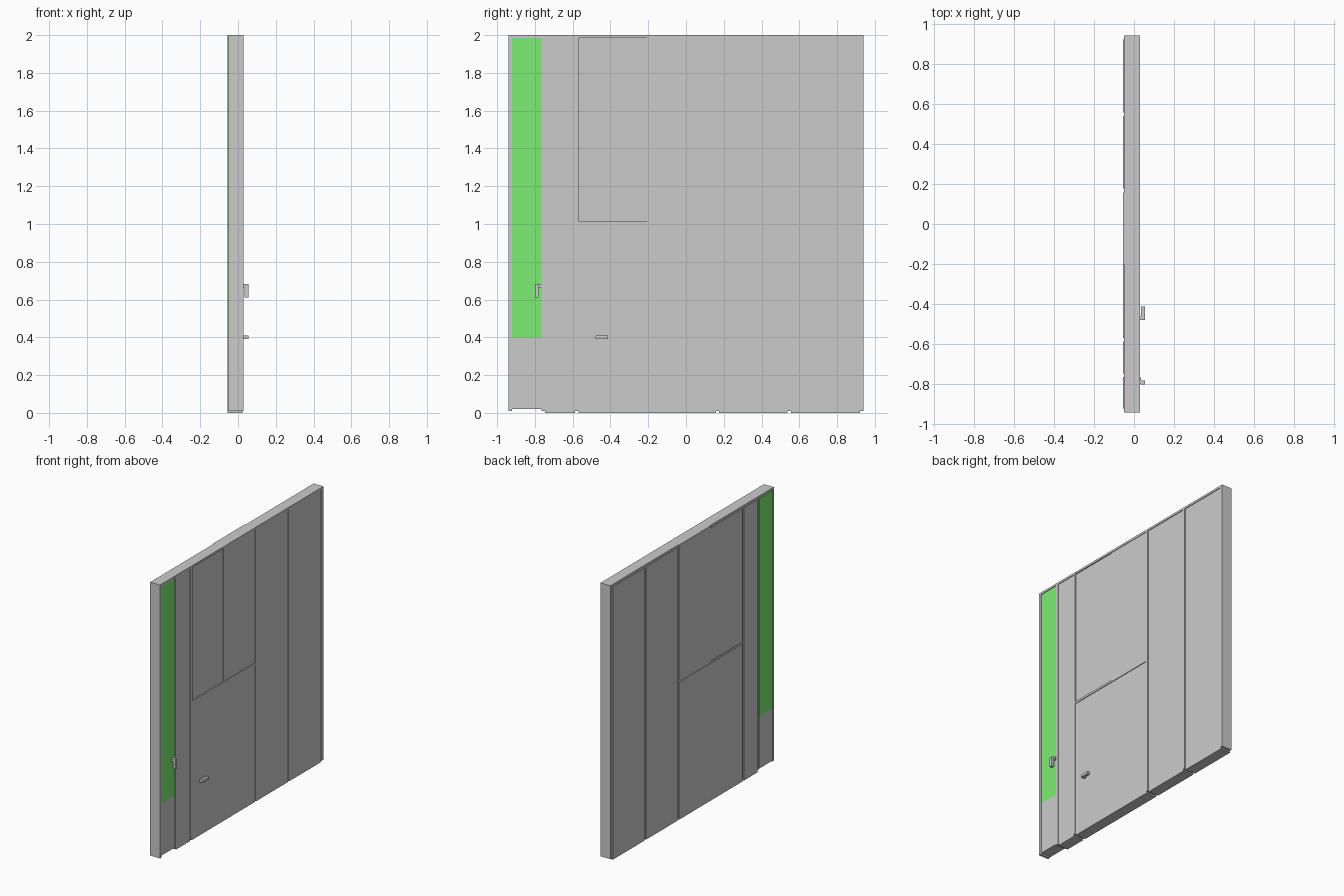
import bpy

if "Cube" in bpy.data.objects:
    bpy.data.objects.remove(bpy.data.objects["Cube"])


def box(name, x, y, z, mat=None):
    """Axis-aligned box given as (min, max) ranges."""
    bpy.ops.mesh.primitive_cube_add(size=1)
    ob = bpy.context.object
    ob.name = name
    ob.location = [(a + b) / 2 for a, b in (x, y, z)]
    ob.scale = [b - a for a, b in (x, y, z)]
    bpy.ops.object.transform_apply(location=True, rotation=False, scale=True)
    if mat:
        ob.data.materials.append(mat)
    return ob


green = bpy.data.materials.new("green_panel")
green.diffuse_color = (0.2, 0.85, 0.17, 1)
green.use_nodes = True
green.node_tree.nodes["Principled BSDF"].inputs["Base Color"].default_value = green.diffuse_color

FRAME = (-0.049, 0.030)
DOOR = (-0.055, 0.025)
TOP = 1.985

# Surrounding frame
for name, y in (("left_side", (-0.94, -0.92)), ("right_side", (0.92, 0.94))):
    box(name, FRAME, y, (0.01, 2.0))
box("top_rail", FRAME, (-0.92, 0.92), (TOP, 2.0))

# Upright posts between the doors, and the rail of the middle bay
posts = (-0.755, -0.578, 0.167, 0.547)
for i, y in enumerate(posts):
    box(f"post_{i + 1}", FRAME, (y - 0.009, y + 0.009), (0.01, TOP))
box("middle_rail", FRAME, (-0.569, 0.158), (1.0, 1.015))

# Narrow left bay: green panel above a plain plinth panel
box("green_panel", DOOR, (-0.92, -0.764), (0.40, TOP), green)
box("plinth_panel", DOOR, (-0.92, -0.764), (0.02, 0.40))

# Full-height doors
for i, y in enumerate(((-0.746, -0.587), (0.176, 0.538), (0.556, 0.92))):
    box(f"tall_door_{i + 1}", DOOR, y, (0.0, TOP))

# Middle bay: lower door and two upper doors at slightly different depths
box("lower_door", DOOR, (-0.569, 0.158), (0.0, 1.0))
box("upper_door_left", (-0.055, 0.022), (-0.569, -0.203), (1.015, TOP))
box("upper_door_right", (-0.054, 0.026), (-0.203, 0.158), (1.015, TOP))
box("upper_back_cover", (-0.055, -0.049), (-0.203, 0.158), (TOP, 2.0))

# Handles: a bar carried by a stem at one end
box("vertical_handle_bar", (0.035, 0.055), (-0.80, -0.78), (0.612, 0.682))
box("vertical_handle_stem", (0.02, 0.036), (-0.798, -0.766), (0.662, 0.682))
box("horizontal_handle_bar", (0.035, 0.055), (-0.48, -0.412), (0.39, 0.41))
box("horizontal_handle_stem", (0.02, 0.036), (-0.48, -0.46), (0.39, 0.41))
